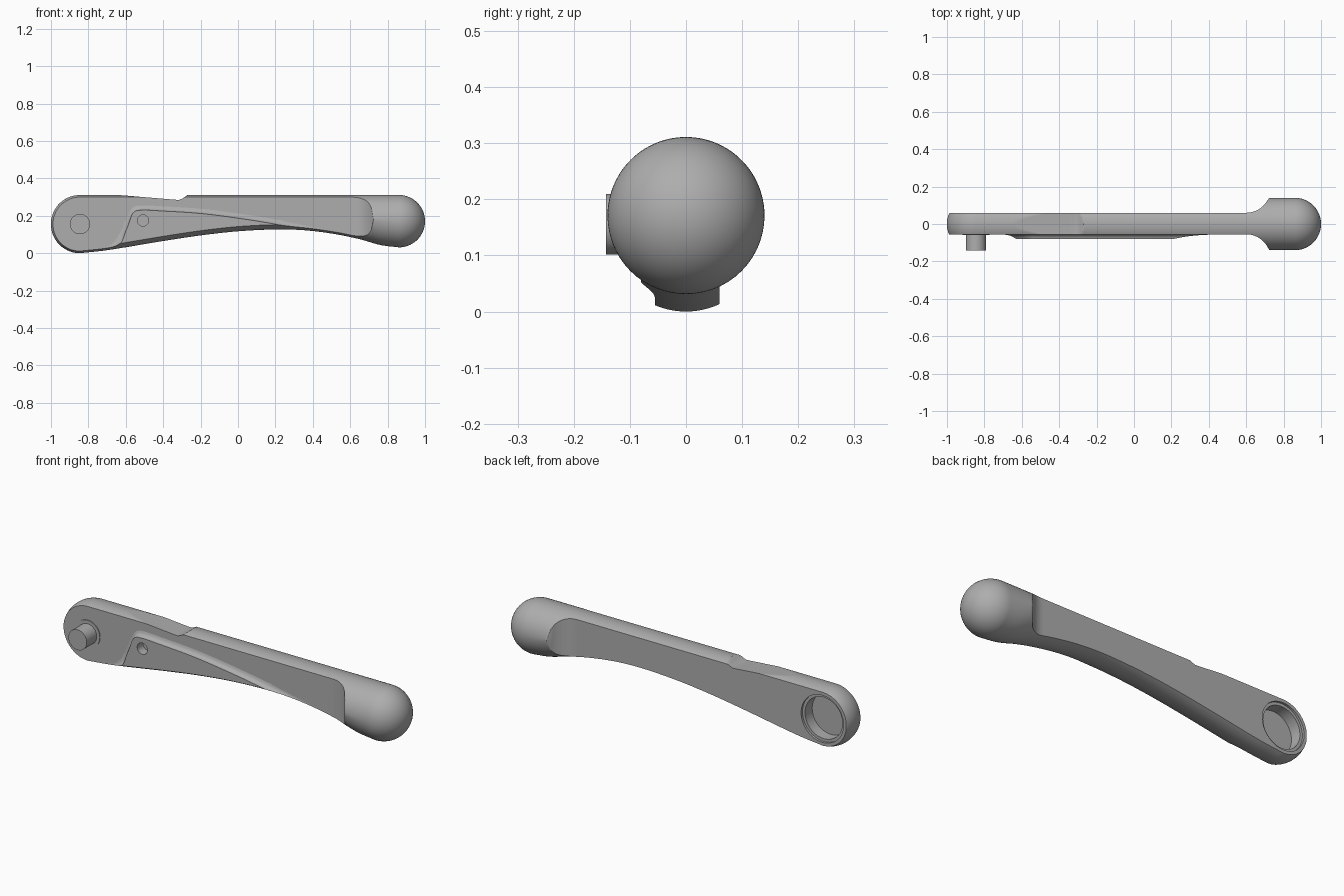
import bpy, bmesh
from math import sqrt, sin, cos, pi, radians
from mathutils import Matrix

cube = bpy.data.objects.get("Cube")
if cube:
    bpy.data.objects.remove(cube, do_unlink=True)

mat = bpy.data.materials.new("satin grey metal")
mat.use_nodes = True
GREY = (0.42, 0.42, 0.42, 1)
mat.diffuse_color = GREY
mat.node_tree.nodes["Principled BSDF"].inputs["Base Color"].default_value = GREY

RIM = 0.14                       # radius of the rounded rim, and of the knob
HUB_X, HUB_R = -0.845, 0.1555
KNOB_X, KNOB_Z = 0.86, 0.171
TOP = 0.311
FRONT, BACK, PAD = 0.055, 0.06, 0.08

BOTTOM = [(HUB_X, 0), (-.7, .016), (-.4, .065), (-.2, .095), (0, .117), (.2, .127),
          (.35, .123), (.5, .105), (.65, .075), (.76, .044), (KNOB_X, .031)]
NOTCH = [(-.64, TOP), (-.6, .308), (-.34, .286), (-.315, .285), (-.295, .293), (-.27, TOP)]
PAD_EDGE = [(-.75, .02), (-.68, .048), (-.635, .105), (-.6, .185), (-.57, .24), (-.53, .257),
            (-.4, .253), (-.2, .24), (0, .215), (.2, .183), (.4, .142), (.56, .11)]


def curve(pts, x, smooth=True):
    """Height of a profile at x, through its points."""
    i = 0
    while i < len(pts) - 2 and x > pts[i + 1][0]:
        i += 1
    (x0, z0), (x1, z1) = pts[i], pts[i + 1]
    t = (x - x0) / (x1 - x0)
    if not smooth:
        return z0 + (z1 - z0) * t

    def slope(j):
        a, b = pts[max(j - 1, 0)], pts[min(j + 1, len(pts) - 1)]
        return (b[1] - a[1]) / (b[0] - a[0]) * (x1 - x0)
    m0, m1 = slope(i), slope(i + 1)
    return (z0 * (1 + 2 * t) + m0 * t) * (1 - t) ** 2 + (z1 * (3 - 2 * t) - m1 * (1 - t)) * t * t


def inset(y):
    return RIM - sqrt(max(0, RIM * RIM - y * y))


def finish(name, bm):
    bmesh.ops.remove_doubles(bm, verts=bm.verts, dist=1e-5)
    bmesh.ops.recalc_face_normals(bm, faces=bm.faces)
    mesh = bpy.data.meshes.new(name)
    bm.to_mesh(mesh)
    bm.free()
    ob = bpy.data.objects.new(name, mesh)
    bpy.context.collection.objects.link(ob)
    mesh.materials.append(mat)
    return ob


def loft(name, rings):
    bm = bmesh.new()
    rows = [[bm.verts.new(p) for p in r] for r in rings]
    n = len(rows[0])
    for a, b in zip(rows, rows[1:]):
        for i in range(n):
            j = (i + 1) % n
            bm.faces.new((a[i], a[j], b[j], b[i]))
    bm.faces.new(rows[0])
    bm.faces.new(rows[-1])
    return finish(name, bm)


def turned(name, x, z, profile, sides=64):
    """Closed solid turned about a y axis; profile is (radius, y)."""
    return loft(name, [[(x + r * cos(2 * pi * k / sides), y, z + r * sin(2 * pi * k / sides))
                        for k in range(sides)] for r, y in profile])


def extent(x, y):
    """Lower and upper height of the rounded bar at x, y."""
    s = inset(y)
    if x < HUB_X:
        v = sqrt(max(0, (HUB_R - s) ** 2 - (x - HUB_X) ** 2))
        return HUB_R - v, HUB_R + v
    if x > KNOB_X:
        v = sqrt(max(0, (RIM - s) ** 2 - (x - KNOB_X) ** 2))
        return KNOB_Z - v, KNOB_Z + v
    lo, hi = curve(BOTTOM, x) + s, TOP - s
    if NOTCH[0][0] <= x <= NOTCH[-1][0]:
        hi = min(hi, curve(NOTCH, x, False))
    return (lo, hi) if lo < hi else ((lo + hi) / 2,) * 2


def half_width(x, flat):
    """Flat side, flaring through a cove into the knob."""
    if x < HUB_X:
        room = HUB_R - (HUB_X - x)
    elif x > KNOB_X:
        room = RIM - (x - KNOB_X)
    else:
        room = (TOP - curve(BOTTOM, x)) / 2
    room = min(max(room, 0), RIM)
    limit, cove = sqrt(max(0, RIM ** 2 - (RIM - room) ** 2)), 0.13
    if x > 0.6:
        flat = flat + cove - sqrt(max(0, cove ** 2 - (x - 0.6) ** 2))
    return min(limit, flat if x <= 0.73 else RIM)


# Bar with hub end and ball knob, lofted along x
stations = [HUB_X - HUB_R * cos(pi / 2 * i / 32) for i in range(32)]
stations += [HUB_X + (KNOB_X - HUB_X) * i / 150 for i in range(150)]
stations += [KNOB_X + RIM * sin(pi / 2 * i / 24) for i in range(25)]
stations += [p[0] for p in NOTCH]
rings = []
for x in sorted(stations):
    front, back = half_width(x, FRONT), half_width(x, BACK)
    ys = [sin(pi / 2 * i / 14) * (back if i > 0 else front) for i in range(-14, 15)]
    rings.append([(x, y, extent(x, y)[1]) for y in ys] +
                 [(x, y, extent(x, y)[0]) for y in reversed(ys)])
bar = loft("lever_bar", rings)

# Raised pad on the front, with a coved upper edge
R = 0.028


def cove_drop(y):
    d = max(0, y - FRONT)
    return sqrt(max(0, R * R - (R - d) ** 2))


rings = []
x_a, x_b, steps = PAD_EDGE[0][0], PAD_EDGE[-1][0], 160
for i in range(steps + 1):
    x = x_a + (x_b - x_a) * i / steps
    edge, low = curve(PAD_EDGE, x), curve(BOTTOM, x)
    slope = (curve(PAD_EDGE, x + .002) - curve(PAD_EDGE, x - .002)) / .004
    k = sqrt(1 + slope * slope)
    a, b = FRONT, PAD
    if low + inset(b) > edge - cove_drop(b) * k:
        for _ in range(30):
            m = (a + b) / 2
            a, b = (m, b) if low + inset(m) < edge - cove_drop(m) * k else (a, m)
    ys = [FRONT - .001 + (b - FRONT + .001) * (j / 8) ** 1.5 for j in range(9)]
    lower = [(x, -y, low + inset(y)) for y in ys]
    upper = [(x, -y, max(edge - cove_drop(y) * k, low + inset(y))) for y in reversed(ys)]
    rings.append(lower + upper)
pad = loft("front_pad", rings)

# Drive shaft with a thin collar
shaft = turned("drive_shaft", HUB_X, HUB_R,
               [(.072, -.05), (.072, -.059), (.054, -.059), (.054, -.143)])

# Back socket and small front hole, cut out
socket = turned("socket_cutter", HUB_X, HUB_R,
                [(.11, -.012), (.11, .048), (.125, .048), (.125, .1)])
hole = turned("hole_cutter", -.508, .175, [(.03, -.03), (.03, -.12)], 40)
for target, cutter in ((bar, socket), (bar, hole), (pad, hole)):
    mod = target.modifiers.new("cut", 'BOOLEAN')
    mod.operation, mod.solver, mod.object = 'DIFFERENCE', 'EXACT', cutter
    bpy.context.view_layer.objects.active = target
    bpy.ops.object.modifier_apply(modifier=mod.name)
for cutter in (socket, hole):
    bpy.data.objects.remove(cutter, do_unlink=True)

for ob in (bar, pad, shaft):
    bpy.ops.object.select_all(action='DESELECT')
    ob.select_set(True)
    bpy.context.view_layer.objects.active = ob
    bpy.ops.object.shade_smooth_by_angle(angle=radians(28))
